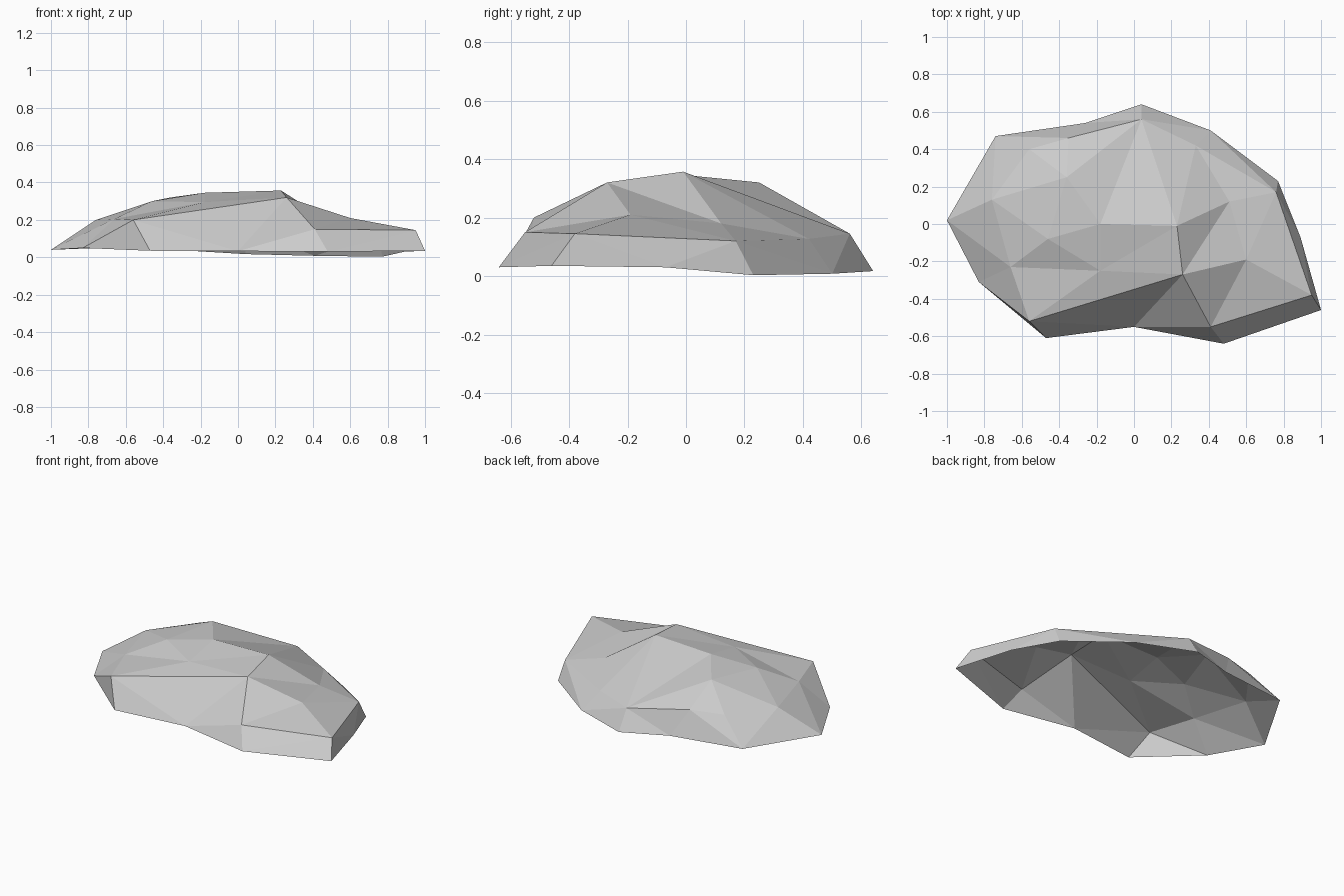
import bpy
import bmesh
from mathutils import Vector
from mathutils.geometry import delaunay_2d_cdt

if "Cube" in bpy.data.objects:
    bpy.data.objects.remove(bpy.data.objects["Cube"])

# Ground rim, anticlockwise from the left tip
rim = [(-1, .02, .04), (-.83, -.31, .05), (-.47, -.61, .035), (0, -.55, .033),
       (.48, -.64, .03), (1, -.46, .035), (.89, -.07, .03), (.77, .23, .003),
       (.41, .50, .008), (.04, .64, .017), (-.26, .54, .035), (-.74, .47, .05)]

# Shoulder points above the rim
shoulder = [(-.56, -.52, .20), (.41, -.55, .15), (.95, -.38, .145), (.76, .17, .12),
            (.33, .42, .127), (.04, .56, .145), (-.35, .46, .20)]

# Crown points: ridge, right hollow and left dome
crown = [(.26, -.27, .32), (.23, -.01, .357), (.60, -.19, .21), (.51, .12, .18),
         (-.36, .25, .32), (-.76, .13, .20), (-.66, -.23, .205), (-.18, -.25, .295),
         (-.18, 0, .345), (-.46, -.08, .30), (-.56, .40, .20)]

points = [Vector(p) for p in rim + shoulder + crown]
names = ([f"r{i}" for i in range(len(rim))] + [f"s{i}" for i in range(len(shoulder))]
         + [f"c{i}" for i in range(len(crown))])
index = {n: i for i, n in enumerate(names)}

# Chipped ridges that the facets must follow
ridges = ["r2 s0 c0 s1 s2 s3 s4 s5 s6", "s0 r3 c0 c1 c3 c0 c2 c3 s3 c2 s2 r5",
          "r3 s1 r4", "s1 c2", "r1 s0 c6 r1", "c6 r0 c5 c6 c9 c7 c6", "s0 c7 c0",
          "c7 c8 c9 c4 c8 c1 s4 c3", "c1 s5 c4 s6 c10 c4", "s5 r9", "s4 r8 s3 r7",
          "c5 c10 r11 c5", "s6 r10"]
n = len(rim)
edges = {(i, (i + 1) % n) for i in range(n)}
for ridge in ridges:
    ids = [index[k] for k in ridge.split()]
    edges |= {tuple(sorted(e)) for e in zip(ids, ids[1:])}

# Facet the open shell
flat, _, faces, origin, _, _ = delaunay_2d_cdt(
    [p.xy for p in points], list(edges), [], 1, 1e-5)
bm = bmesh.new()
verts = []
for p, src in zip(flat, origin):
    if src:
        z = points[src[0]].z
    else:
        z = min(points, key=lambda q: (q.xy - p).length).z
    verts.append(bm.verts.new((p.x, p.y, z)))
for f in faces:
    face = bm.faces.new([verts[i] for i in f])
    face.normal_update()
    if face.normal.z < 0:
        face.normal_flip()

mesh = bpy.data.meshes.new("rock")
bm.to_mesh(mesh)
bm.free()
stone = bpy.data.materials.new("grey stone")
stone.diffuse_color = (.6, .6, .6, 1)
stone.use_nodes = True
stone.node_tree.nodes["Principled BSDF"].inputs["Base Color"].default_value = stone.diffuse_color
mesh.materials.append(stone)
rock = bpy.data.objects.new("rock", mesh)
bpy.context.collection.objects.link(rock)
